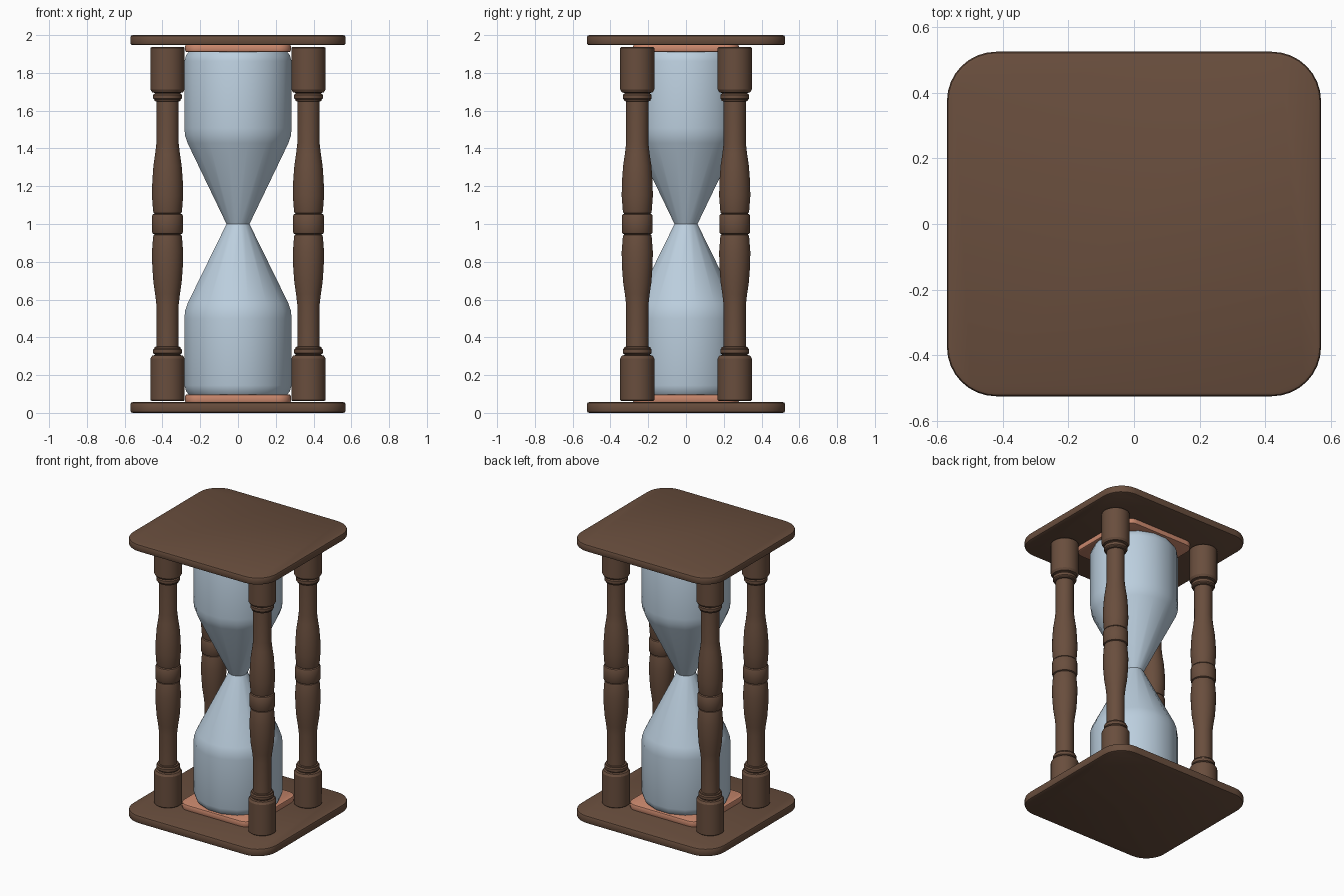
import bpy, bmesh, math

if "Cube" in bpy.data.objects:
    bpy.data.objects.remove(bpy.data.objects["Cube"])


def material(name, rgb):
    m = bpy.data.materials.new(name)
    m.diffuse_color = (*rgb, 1)
    m.use_nodes = True
    m.node_tree.nodes["Principled BSDF"].inputs["Base Color"].default_value = m.diffuse_color
    return m


WOOD = material("dark wood", (0.141, 0.076, 0.047))
COPPER = material("copper", (0.60, 0.25, 0.155))
GLASS = material("pale blue glass", (0.50, 0.62, 0.73))


def finish(name, bm, mat, angle):
    bmesh.ops.recalc_face_normals(bm, faces=bm.faces)
    me = bpy.data.meshes.new(name)
    bm.to_mesh(me)
    bm.free()
    me.materials.append(mat)
    ob = bpy.data.objects.new(name, me)
    bpy.context.collection.objects.link(ob)
    bpy.ops.object.select_all(action='DESELECT')
    ob.select_set(True)
    bpy.context.view_layer.objects.active = ob
    bpy.ops.object.shade_smooth_by_angle(angle=math.radians(angle))
    return ob


def lathe(name, profile, mat, sides, x=0, y=0, angle=30):
    """Turn a (radius, z) profile around a vertical axis, capped at both ends."""
    bm = bmesh.new()
    rings = []
    for r, z in profile:
        rings.append([bm.verts.new((x + r * math.cos(a), y + r * math.sin(a), z))
                      for a in (2 * math.pi * (i + 0.5) / sides for i in range(sides))])
    for lo, hi in zip(rings, rings[1:]):
        for i in range(sides):
            j = (i + 1) % sides
            bm.faces.new((lo[i], lo[j], hi[j], hi[i]))
    bm.faces.new(rings[0][::-1])
    bm.faces.new(rings[-1])
    return finish(name, bm, mat, angle)


def rounded_plate(name, hx, hy, radius, z0, z1, edge, mat):
    """Rounded rectangle slab with softened top and bottom rims."""
    bm = bmesh.new()
    rings = []
    for inset, z in ((edge, z0), (edge * 0.3, z0 + edge * 0.3), (0, z0 + edge),
                     (0, z1 - edge), (edge * 0.3, z1 - edge * 0.3), (edge, z1)):
        ring = []
        for k, (sx, sy) in enumerate(((1, 1), (-1, 1), (-1, -1), (1, -1))):
            for i in range(9):
                a = (k + i / 8) * math.pi / 2
                ring.append(bm.verts.new((sx * (hx - radius) + (radius - inset) * math.cos(a),
                                          sy * (hy - radius) + (radius - inset) * math.sin(a), z)))
        rings.append(ring)
    n = len(rings[0])
    for lo, hi in zip(rings, rings[1:]):
        for i in range(n):
            j = (i + 1) % n
            bm.faces.new((lo[i], lo[j], hi[j], hi[i]))
    bm.faces.new(rings[0][::-1])
    bm.faces.new(rings[-1])
    return finish(name, bm, mat, 40)


def mirrored(half):
    """Reflect a lower profile about z = 1."""
    return half + [(r, 2 - z) for r, z in reversed(half)]


# Wooden end boards and the copper plates that hold the glass
for end, z0, z1, c0, c1 in (("bottom", 0, 0.057, 0.055, 0.097),
                            ("top", 1.947, 2.0, 1.911, 1.949)):
    rounded_plate(end + "_board", 0.57, 0.525, 0.15, z0, z1, 0.012, WOOD)
    rounded_plate(end + "_glass_plate", 0.28, 0.28, 0.07, c0, c1, 0.008, COPPER)

# Four turned posts
post = mirrored([
    (0.085, 0.063), (0.091, 0.068), (0.091, 0.288), (0.082, 0.303), (0.068, 0.306),
    (0.068, 0.310), (0.077, 0.316), (0.077, 0.335), (0.070, 0.342), (0.069, 0.349),
    (0.059, 0.351), (0.059, 0.570), (0.066, 0.630), (0.075, 0.690), (0.081, 0.770),
    (0.083, 0.850), (0.077, 0.930), (0.074, 0.942), (0.068, 0.945),
    (0.078, 0.949), (0.082, 0.956)])
for sx, xn in ((-1, "left"), (1, "right")):
    for sy, yn in ((-1, "front"), (1, "back")):
        lathe(f"{yn}_{xn}_post", post, WOOD, 32, sx * 0.373, sy * 0.258)

# Glass bulbs meeting at a sharp narrow waist
bulb = [(0.265, 0.096), (0.280, 0.115), (0.289, 0.145), (0.289, 0.50),
        (0.286, 0.54), (0.272, 0.58), (0.062, 1.0)]
lathe("lower_bulb", bulb, GLASS, 16, angle=40)
lathe("upper_bulb", [(r, 2.008 - z * 1.008) if z == 1.0 else (r, 2.008 - z)
                     for r, z in reversed(bulb)], GLASS, 16, angle=40)
